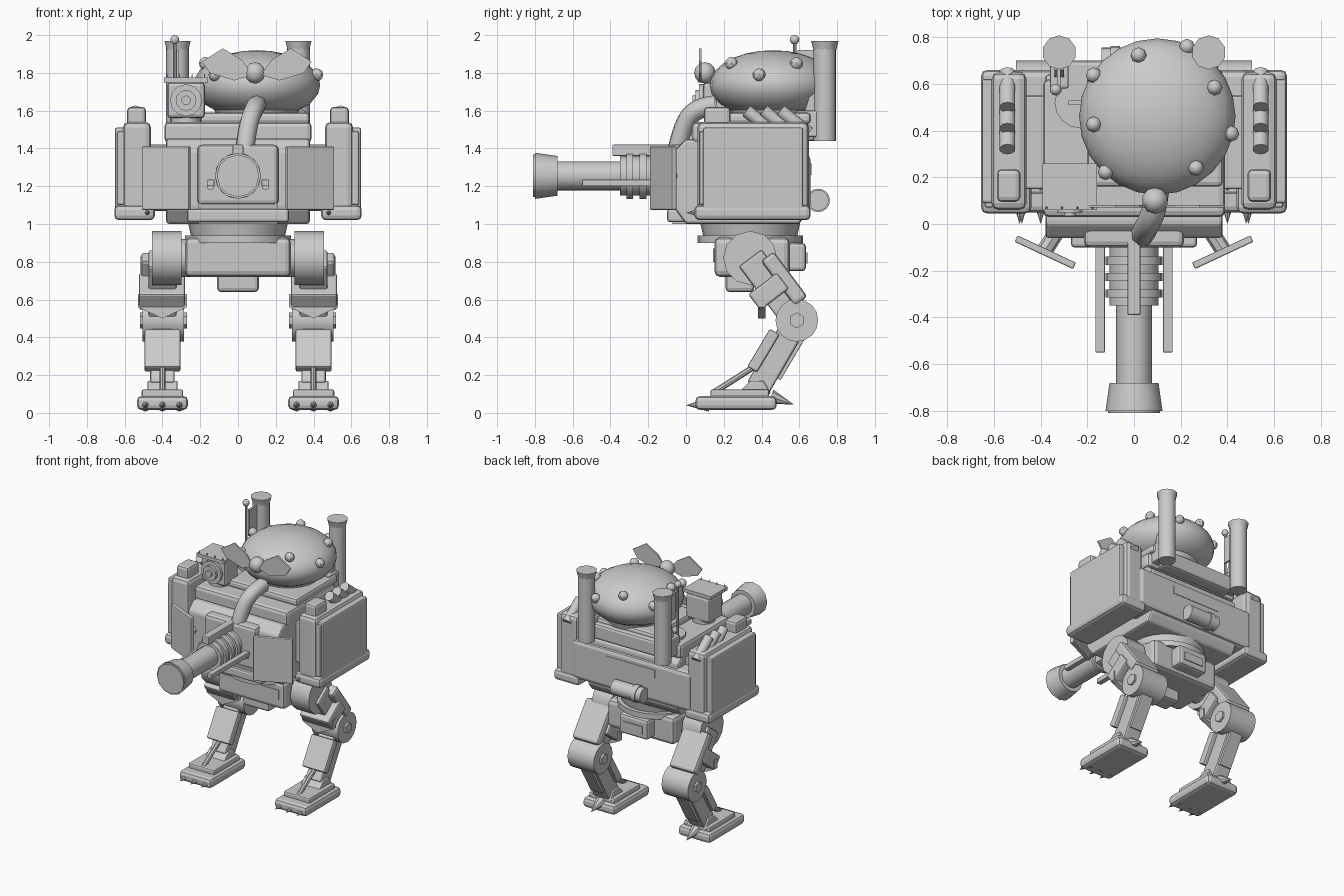
import bpy, bmesh, math
from mathutils import Vector, Matrix

cube = bpy.data.objects.get("Cube")
if cube:
    bpy.data.objects.remove(cube, do_unlink=True)

GREY = (0.6, 0.6, 0.6, 1)
metal = bpy.data.materials.new("light_grey")
metal.use_nodes = True
metal.diffuse_color = GREY
for n in metal.node_tree.nodes:
    if n.type == 'BSDF_PRINCIPLED':
        n.inputs["Base Color"].default_value = GREY


def finish(name, bm, bevel=0, segs=2):
    """Turn a bmesh into an object, rounding its edges if asked."""
    bmesh.ops.recalc_face_normals(bm, faces=bm.faces)
    if bevel:
        bmesh.ops.bevel(bm, geom=bm.edges[:], offset=bevel, segments=segs,
                        profile=0.5, affect='EDGES', clamp_overlap=True)
    mesh = bpy.data.meshes.new(name)
    bm.to_mesh(mesh)
    bm.free()
    mesh.materials.append(metal)
    ob = bpy.data.objects.new(name, mesh)
    bpy.context.scene.collection.objects.link(ob)
    return ob


def box(name, x, y, z, bevel=0.012, turn=0):
    """Box from x, y and z ranges, turned about its own vertical axis."""
    bm = bmesh.new()
    size = [abs(r[1] - r[0]) for r in (x, y, z)]
    mid = [(r[1] + r[0]) / 2 for r in (x, y, z)]
    m = Matrix.Translation(mid) @ Matrix.Rotation(turn, 4, 'Z') @ Matrix.Diagonal((*size, 1))
    bmesh.ops.create_cube(bm, size=1, matrix=m)
    return finish(name, bm, bevel)


def prism(name, outline, lo, hi, bevel=0.0, axis='X'):
    """Outline in (y, z) swept along x, or in (x, z) swept along y."""
    bm = bmesh.new()
    rings = []
    for d in (lo, hi):
        rings.append([bm.verts.new((d, a, b) if axis == 'X' else (a, d, b)) for a, b in outline])
    k = len(outline)
    bm.faces.new(rings[0])
    bm.faces.new(rings[1])
    for i in range(k):
        j = (i + 1) % k
        bm.faces.new((rings[0][i], rings[0][j], rings[1][j], rings[1][i]))
    return finish(name, bm, bevel)


def beam(name, a, b, thick, lo, hi, bevel=0.012):
    """Slanted bar between two (y, z) points."""
    a, b = Vector(a), Vector(b)
    n = (b - a).normalized().orthogonal() * thick / 2
    return prism(name, [a + n, b + n, b - n, a - n], lo, hi, bevel)


def rod(name, a, b, r1, r2=None, sides=16):
    """Round bar or cone between two points."""
    a, b = Vector(a), Vector(b)
    bm = bmesh.new()
    d = b - a
    m = Matrix.Translation((a + b) / 2) @ d.to_track_quat('Z', 'Y').to_matrix().to_4x4()
    bmesh.ops.create_cone(bm, cap_ends=True, segments=sides, radius1=r1,
                          radius2=r1 if r2 is None else r2, depth=d.length, matrix=m)
    return smooth(finish(name, bm))


def ball(name, c, r, sides=10):
    bm = bmesh.new()
    bmesh.ops.create_uvsphere(bm, u_segments=sides, v_segments=6, radius=r,
                              matrix=Matrix.Translation(c))
    return smooth(finish(name, bm))


def smooth(ob, angle=40):
    bpy.ops.object.select_all(action='DESELECT')
    ob.select_set(True)
    bpy.context.view_layer.objects.active = ob
    bpy.ops.object.shade_smooth_by_angle(angle=math.radians(angle))
    return ob


def lathe(name, profile, centre, sides=24):
    """Spin an (r, z) profile about a vertical axis."""
    bm = bmesh.new()
    vs = [bm.verts.new((r, 0, z)) for r, z in profile]
    es = [bm.edges.new(p) for p in zip(vs, vs[1:])]
    bmesh.ops.spin(bm, geom=vs + es, cent=(0, 0, 0), axis=(0, 0, 1),
                   angle=math.tau, steps=sides)
    bmesh.ops.remove_doubles(bm, verts=bm.verts, dist=0.0005)
    ob = finish(name, bm)
    ob.location = centre
    return smooth(ob)


# Pelvis and turning ring
box("pelvis", (-.28, .28), (.15, .55), (.72, .93), .03)
box("pelvis_panel", (-.24, .24), (.143, .16), (.8, .87), 0)
box("pelvis_keel", (-.11, .11), (.21, .36), (.64, .75), .02)
box("pelvis_rear_box", (-.12, .12), (.52, .635), (.75, .9), .02)
box("pelvis_rear_panel", (-.08, .08), (.63, .642), (.79, .85), 0)
lathe("turning_ring", [(0, .9), (.28, .9), (.28, .94), (.25, .94), (.27, 1.03), (0, 1.03)], (0, .34, 0))

# Hull
prism("hull", [(0, 1), (.6, 1), (.64, 1.06), (.64, 1.4), (.58, 1.45), (.0, 1.45), (-.06, 1.39), (-.06, 1.08)],
      -.38, .38, .015)
box("hull_deck", (-.39, .39), (.03, .62), (1.43, 1.54), .025)
box("rear_bar", (-.5, .5), (.45, .66), (1.07, 1.37), .03)
box("rear_shelf", (-.3, .3), (.55, .7), (1.44, 1.56), .02)
box("rear_inset", (-.2, .2), (.655, .664), (1.26, 1.32), 0)
box("front_lip", (-.27, .27), (-.1, .02), (1.01, 1.08), .015)
rod("rear_canister", (-.14, .7, 1.125), (.11, .7, 1.125), .055)
rod("rear_canister_collar", (-.1, .7, 1.125), (-.06, .7, 1.125), .062)
rod("deck_hatch", (-.23, .52, 1.53), (-.23, .52, 1.56), .11)
box("hatch_handle", (-.28, -.2), (.51, .53), (1.555, 1.575), 0)
box("collar_block", (-.2, .38), (.16, .66), (1.53, 1.59), .02)

# Chest mount and cannon
GZ = 1.255
box("chest_mount", (-.215, .215), (-.1, .06), (1.1, 1.42), .025)
prism("chest_wedge", [(-.07, 1.0), (.02, 1.0), (.02, 1.12), (-.09, 1.12)], -.21, .21)
rod("cannon_sleeve", (0, -.08, GZ), (0, -.35, GZ), .105)
for y in (-.14, -.21, -.28):
    rod("sleeve_ring", (0, y, GZ), (0, y - .035, GZ), .122)
rod("cannon_barrel", (0, -.3, GZ), (0, -.7, GZ), .077)
rod("cannon_muzzle", (0, -.68, GZ), (0, -.8, GZ), .105, .122, 12)
rod("muzzle_face", (0, -.79, GZ), (0, -.81, GZ), .112, sides=12)
box("cannon_top_rail", (-.028, .028), (-.39, -.05), (1.36, 1.42), .006)

# Breathing hose from head to chest
curve = bpy.data.curves.new("hose", 'CURVE')
curve.dimensions = '3D'
curve.bevel_depth, curve.bevel_resolution, curve.resolution_u = .052, 2, 5
path = [(.1, .16, 1.63), (.09, .06, 1.62), (.05, -.02, 1.52), (.035, -.05, 1.38)]
sp = curve.splines.new('NURBS')
sp.points.add(len(path) - 1)
for p, co in zip(sp.points, path):
    p.co = (*co, 1)
sp.use_endpoint_u, sp.order_u = True, 3
curve.materials.append(metal)
bpy.context.scene.collection.objects.link(bpy.data.objects.new("hose", curve))

# Head dome with studs
HX, HY = .1, .46
lathe("neck", [(0, 1.53), (.2, 1.53), (.23, 1.62), (0, 1.62)], (HX, HY, 0))
arc = [(.335 * math.cos(a), 1.735 + .185 * math.sin(a)) for a in [math.pi / 2 * i / 7 for i in range(8)]]
lathe("head_dome", [(0, 1.59), (.2, 1.59), (.28, 1.635), (.325, 1.69)] + arc, (HX, HY, 0))
for i in range(9):
    a = math.radians(-93 + 40 * i)
    if i:
        r, z = ((.325, 1.79), (.275, 1.85))[i % 2]
        ball("head_stud", (HX + r * math.cos(a), HY + r * math.sin(a), z), .034, 8)

# Leaf blades on the forehead
ball("blade_hub", (.09, .1, 1.8), .057)
for s in (1, -1):
    leaf = [(.02, 1.79), (.12, 1.76), (.25, 1.8), (.29, 1.86), (.18, 1.93), (.08, 1.87)]
    prism("leaf_blade", [(.1 + s * x, z) for x, z in leaf], .07, .082, axis='Y')

# Sensor on the right shoulder of the deck
SX = -.275
box("sensor_box", (SX - .1, SX + .1), (.09, .26), (1.56, 1.75), .02)
box("sensor_canopy", (SX - .117, SX + .117), (.06, .26), (1.75, 1.775), 0)
rod("sensor_foot", (SX, .18, 1.5), (SX, .18, 1.58), .08)
for r, y in ((.085, .07), (.055, .05), (.025, .035)):
    rod("sensor_lens", (SX, .1, 1.655), (SX, y, 1.655), r, sides=12)
for i in range(4):
    rod("canopy_spike", (SX - .1 + .066 * i, .07, 1.77), (SX - .1 + .066 * i, .07, 1.8), .006, 0, 6)

# Antenna
rod("antenna", (-.335, .575, 1.5), (-.335, .575, 1.97), .009, sides=8)
ball("antenna_tip", (-.335, .575, 1.975), .025)
box("antenna_flag", (-.33, -.315), (.59, .68), (1.72, 1.92), 0)

for s in (1, -1):
    def sx(*v):
        return sorted(s * x for x in v)

    # Shoulder boxes
    box("shoulder_box", sx(.46, .61), (.06, .65), (1.05, 1.54), .03)
    box("shoulder_base", sx(.44, .655), (.045, .66), (1.02, 1.1), .025)
    box("shoulder_plate", sx(.6, .652), (.09, .62), (1.06, 1.51), .01)
    box("shoulder_strip", sx(.6, .64), (.07, .12), (1.1, 1.49), .01)
    box("shoulder_cap", sx(.487, .587), (.095, .235), (1.52, 1.62), .02)
    box("shoulder_link", sx(.36, .48), (.15, .55), (1.12, 1.42), .01)
    rod("shoulder_spike", (s * .48, .07, 1.06), (s * .48, 0, 1.06), .02, 0, 8)
    for i in range(3):
        y = .32 + .09 * i
        rod("exhaust_stub", (s * .542, y, 1.6), (s * .542, y + .15, 1.48), .035, sides=10)

    # Chimneys
    rod("chimney", (s * .32, .735, 1.44), (s * .32, .735, 1.95), .06)
    rod("chimney_flare", (s * .32, .735, 1.92), (s * .32, .735, 1.97), .06, .073, 10)
    box("chimney_bracket", sx(.28, .36), (.58, .7), (1.46, 1.6), .01)
    prism("chimney_brace", [(.6, 1.5), (.7, 1.5), (.68, 1.7), (.66, 1.7)], *sx(.3, .34))

    # Front shields and cannon guide rods
    box("front_shield", sx(.242, .518), (-.136, -.106), (1.075, 1.41), .006, turn=-s * math.radians(-25))
    rod("shield_arm", (s * .31, 0, GZ), (s * .38, -.11, GZ), .035, sides=8)
    box("guide_rod", sx(.125, .165), (-.55, -.05), (1.2, 1.235), .004)
    rod("chest_bolt", (s * .145, -.09, 1.2), (s * .145, -.115, 1.2), .022, sides=6)

    # Hip, thigh and knee
    hip, knee = (.34, .82), (.587, .49)
    rod("hip_axle", (s * .2, *hip), (s * .32, *hip), .1)
    rod("hip_joint", (s * .3, *hip), (s * .455, *hip), .143, sides=12)
    beam("thigh", hip, knee, .15, *sx(.325, .475))
    beam("thigh_rear_plate", (.43, .83), (.61, .59), .085, *sx(.3, .515), .02)
    beam("thigh_collar", (.405, .685), (.47, .6), .19, *sx(.28, .525), .012)
    prism("thigh_guard", [(.27, .63), (.27, .56), (.4, .5), (.53, .56), (.53, .63), (.4, .575)]
          if s > 0 else [(-.27, .63), (-.27, .56), (-.4, .5), (-.53, .56), (-.53, .63), (-.4, .575)],
          .38, .42, axis='Y')
    rod("knee_joint", (s * .285, *knee), (s * .505, *knee), .113, sides=16)
    rod("knee_bolt", (s * .27, *knee), (s * .52, *knee), .042, sides=6)

    # Shin
    beam("shin", knee, (.38, .13), .13, *sx(.335, .465))
    beam("shin_guard", (.47, .43), (.35, .23), .06, *sx(.305, .495), .01)
    beam("shin_calf", (.62, .4), (.49, .18), .025, *sx(.35, .45), .004)
    rod("ankle_strut", (s * .4, .15, .11), (s * .4, .37, .25), .016, sides=8)

    # Foot and claws
    box("foot", sx(.265, .535), (.05, .48), (.015, .09), .025)
    box("foot_plate", sx(.29, .51), (.13, .44), (.08, .125), .012)
    prism("ankle_block", [(.27, .1), (.45, .1), (.41, .17), (.34, .17)], *sx(.32, .48), .008)
    for x in (.31, .4, .49):
        rod("toe_claw", (s * x, .12, .045), (s * x, 0, .04), .038, 0, 8)
    rod("heel_claw", (s * .4, .45, .085), (s * .4, .57, .045), .04, 0, 8)
